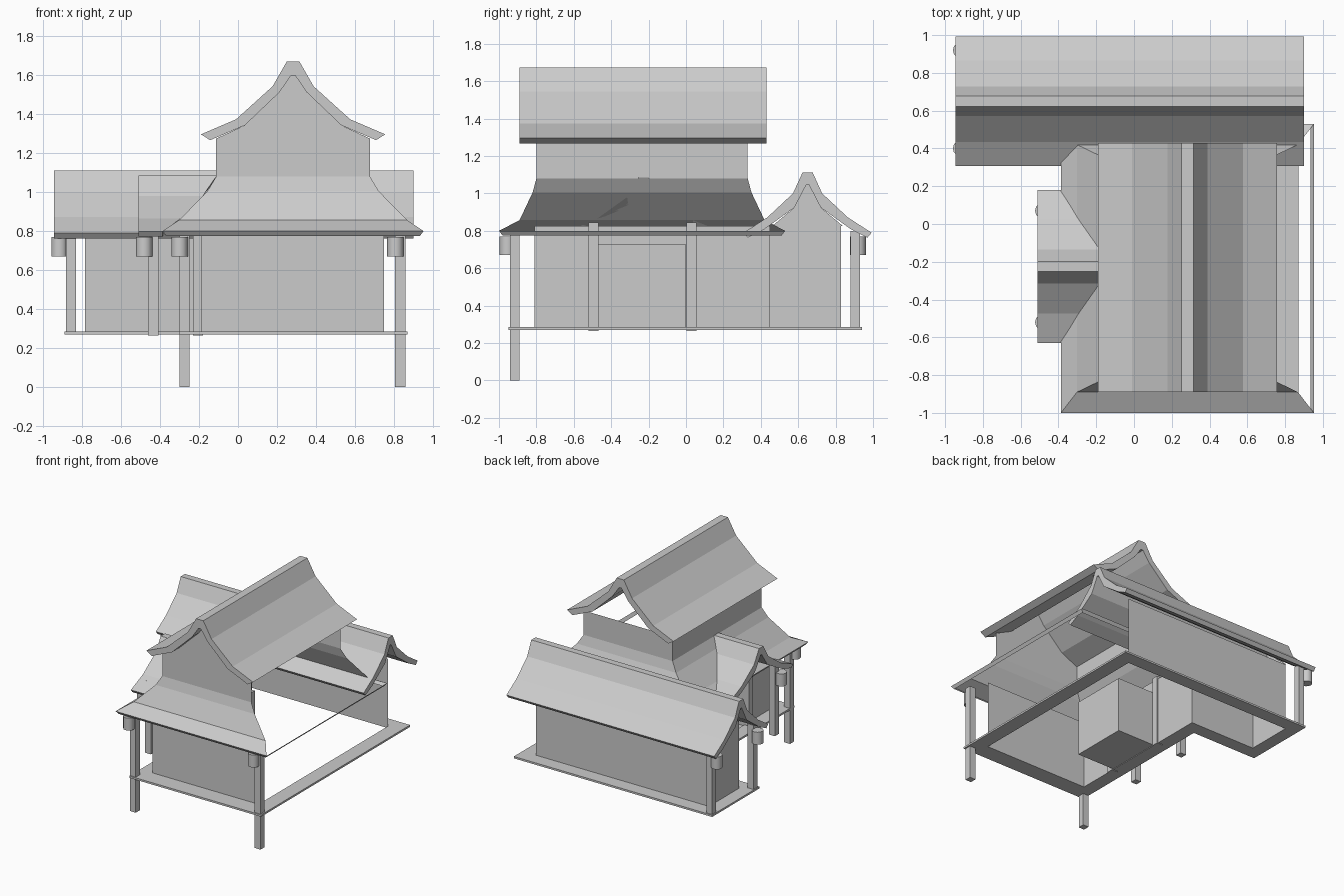
import bpy, bmesh, math

if "Cube" in bpy.data.objects:
    bpy.data.objects.remove(bpy.data.objects["Cube"])

def make(name, verts, faces):
    me = bpy.data.meshes.new(name)
    me.from_pydata(verts, [], faces)
    bm = bmesh.new()
    bm.from_mesh(me)
    bmesh.ops.recalc_face_normals(bm, faces=bm.faces)
    bm.to_mesh(me)
    bm.free()
    ob = bpy.data.objects.new(name, me)
    bpy.context.collection.objects.link(ob)
    return ob

def box(name, x0, x1, y0, y1, z0, z1):
    v = [(x, y, z) for x in (x0, x1) for y in (y0, y1) for z in (z0, z1)]
    return make(name, v, [(0, 1, 3, 2), (4, 5, 7, 6), (0, 1, 5, 4),
                          (2, 3, 7, 6), (0, 2, 6, 4), (1, 3, 7, 5)])

def wall(name, path, z0, z1):
    """Vertical sheet along an open path."""
    n = len(path)
    v = [(x, y, z) for z in (z0, z1) for x, y in path]
    return make(name, v, [(i, i + 1, n + i + 1, n + i) for i in range(n - 1)])

def gable_roof(name, outer, inner, centre, start, end, axis):
    """Curved gable slab; half profiles run ridge to eave. end(z) gives the far end."""
    half = outer + inner[::-1]
    prof = [(-a, z) for a, z in half[::-1]]
    k = len(inner)
    # ring: outer left->right, then inner right->left
    ring = [(-a, z) for a, z in outer[::-1]] + outer + inner[::-1] + \
           [(-a, z) for a, z in inner]
    n, m = len(ring), len(outer)
    def pt(a, t, z):
        return (t, centre + a, z) if axis == 'x' else (centre + a, t, z)
    v = [pt(a, start, z) for a, z in ring] + [pt(a, end(z), z) for a, z in ring]
    f = [(i, (i + 1) % n, n + (i + 1) % n, n + i) for i in range(n)]
    for o in (0, n):                       # end caps, as quads across the thickness
        f += [tuple(o + j for j in (i, i + 1, n - 2 - i, n - 1 - i)) for i in range(n // 2 - 1)]
    return make(name, v, f)

# ---- upper roof (ridge along y)
CX, CY = 0.283, -0.235
up_in = [(0.01, 1.60), (0.07, 1.513), (0.247, 1.344), (0.426, 1.267)]
gable_roof("upper_roof", [(0.032, 1.672), (0.105, 1.544), (0.293, 1.374), (0.473, 1.297)],
           up_in, CX, -0.89, lambda z: 0.43, 'y')

# ---- rear wing roof (ridge along x)
wing_out = [(0.027, 1.112), (0.078, 1.0), (0.215, 0.872), (0.342, 0.79)]
wing_in = [(0.006, 1.048), (0.07, 0.925), (0.232, 0.808), (0.32, 0.763)]
gable_roof("wing_roof", wing_out, wing_in, 0.65, -0.945, lambda z: 0.9, 'x')

# ---- skirt roof: levels of (half x, half y, z)
levels = [(0.395, 0.565, 1.08), (0.44, 0.585, 1.005), (0.585, 0.655, 0.857), (0.67, 0.765, 0.80)]

def skirt_x(z):
    for (a, _, z0), (b, _, z1) in zip(levels, levels[1:]):
        if z >= z1:
            return CX - (a + (b - a) * (z0 - z) / (z0 - z1))
    return CX - levels[-1][0]

# ---- porch roof, cut where it meets the skirt roof
gable_roof("porch_roof", [(0.027, 1.085), (0.09, 0.98), (0.25, 0.865), (0.405, 0.797)],
           [(0.006, 1.025), (0.08, 0.915), (0.265, 0.81), (0.385, 0.772)],
           -0.225, -0.51, skirt_x, 'x')

# skirt on the front, left and rear; the right side is open
v, f = [], []
for hx, hy, z in levels:
    v += [(CX + hx, CY - hy, z), (CX - hx, CY - hy, z), (CX - hx, CY + hy, z), (CX + hx, CY + hy, z)]
for r in range(3):
    f += [(4 * r + i, 4 * r + i + 1, 4 * r + i + 5, 4 * r + i + 4) for i in range(3)]
make("skirt_roof", v, f)

# eave board on all four sides
v = []
for d, z in ((0, 0.80), (0.018, 0.776)):
    hx, hy = 0.67 - d, 0.765 - d
    v += [(CX + sx * hx, CY + sy * hy, z) for sx, sy in ((1, -1), (-1, -1), (-1, 1), (1, 1))]
make("eave_board", v, [(i, (i + 1) % 4, 4 + (i + 1) % 4, 4 + i) for i in range(4)])

# ---- upper walls and front gable
wall("upper_walls", [(CX + 0.395, -0.8), (CX - 0.395, -0.8), (CX - 0.395, 0.33), (CX + 0.395, 0.33)],
     1.08, 1.275)
g = up_in[:3] + [(0.395, 1.275)]
make("front_gable", [(CX - a, -0.8, z) for a, z in g[::-1]] + [(CX + a, -0.8, z) for a, z in g],
     [tuple(range(8))])

# ---- ground floor walls, leaving the doorway in the left wall
WX = -0.19
D0, D1, DX, DZ = -0.47, 0.0, 0.15, 0.727
wall("front_wall", [(0.75, -0.81), (WX, -0.81), (WX, D0)], 0.275, 0.825)
wall("wing_walls", [(WX, D1), (WX, 0.45), (-0.785, 0.45), (-0.785, 0.83), (0.75, 0.83)], 0.275, 0.825)
wall("door_lintel", [(WX, D0), (WX, D1)], DZ, 0.825)
wall("door_alcove", [(WX, D0), (DX, D0), (DX, D1), (WX, D1)], 0.275, DZ)
for nm, z in (("alcove_floor", 0.275), ("alcove_ceiling", DZ)):
    make(nm, [(WX, D0, z), (DX, D0, z), (DX, D1, z), (WX, D1, z)], [(0, 1, 2, 3)])
g = wing_in[:2] + [(0.19, 0.825)]
make("wing_gable", [(-0.785, 0.65 - a, z) for a, z in g[::-1]] + [(-0.785, 0.65 + a, z) for a, z in g],
     [tuple(range(6))])

# ---- deck ring around the L-shaped plan
outer = [(0.87, -0.95), (-0.30, -0.95), (-0.30, 0.34), (-0.89, 0.34), (-0.89, 0.94), (0.87, 0.94)]
inner = [(0.75, -0.81), (WX, -0.81), (WX, 0.45), (-0.785, 0.45), (-0.785, 0.83), (0.75, 0.83)]
v = [(x, y, z) for z in (0.27, 0.285) for x, y in outer + inner]
f = []
for i in range(6):
    j = (i + 1) % 6
    f += [(i, j, 6 + j, 6 + i), (12 + i, 12 + j, 18 + j, 18 + i),
          (i, j, 12 + j, 12 + i), (6 + i, 6 + j, 18 + j, 18 + i)]
make("deck", v, f)

# ---- posts: (name, x, y, bottom, top)
for nm, x, y, z0, z1 in (
        ("front_post", -0.275, -0.915, 0, 0.79), ("front_post", 0.833, -0.915, 0, 0.79),
        ("porch_post", -0.435, -0.495, 0.265, 0.845), ("porch_post", -0.435, 0.03, 0.265, 0.845),
        ("door_post", -0.205, -0.495, 0.265, 0.845), ("door_post", -0.205, 0.03, 0.265, 0.845),
        ("wing_post", -0.858, 0.38, 0.27, 0.80), ("wing_post", -0.858, 0.905, 0.27, 0.80)):
    box(nm, x - 0.026, x + 0.026, y - 0.026, y + 0.026, z0, z1)

# ---- hanging lanterns at the eaves
for x, y in ((-0.30, -0.955), (0.808, -0.955), (-0.482, -0.52), (-0.482, 0.07),
             (-0.917, 0.40), (-0.917, 0.92)):
    bpy.ops.mesh.primitive_cylinder_add(vertices=12, radius=0.042, depth=0.1, location=(x, y, 0.72))
    bpy.context.object.name = "lantern"
    bpy.ops.object.shade_smooth_by_angle(angle=math.radians(40))
